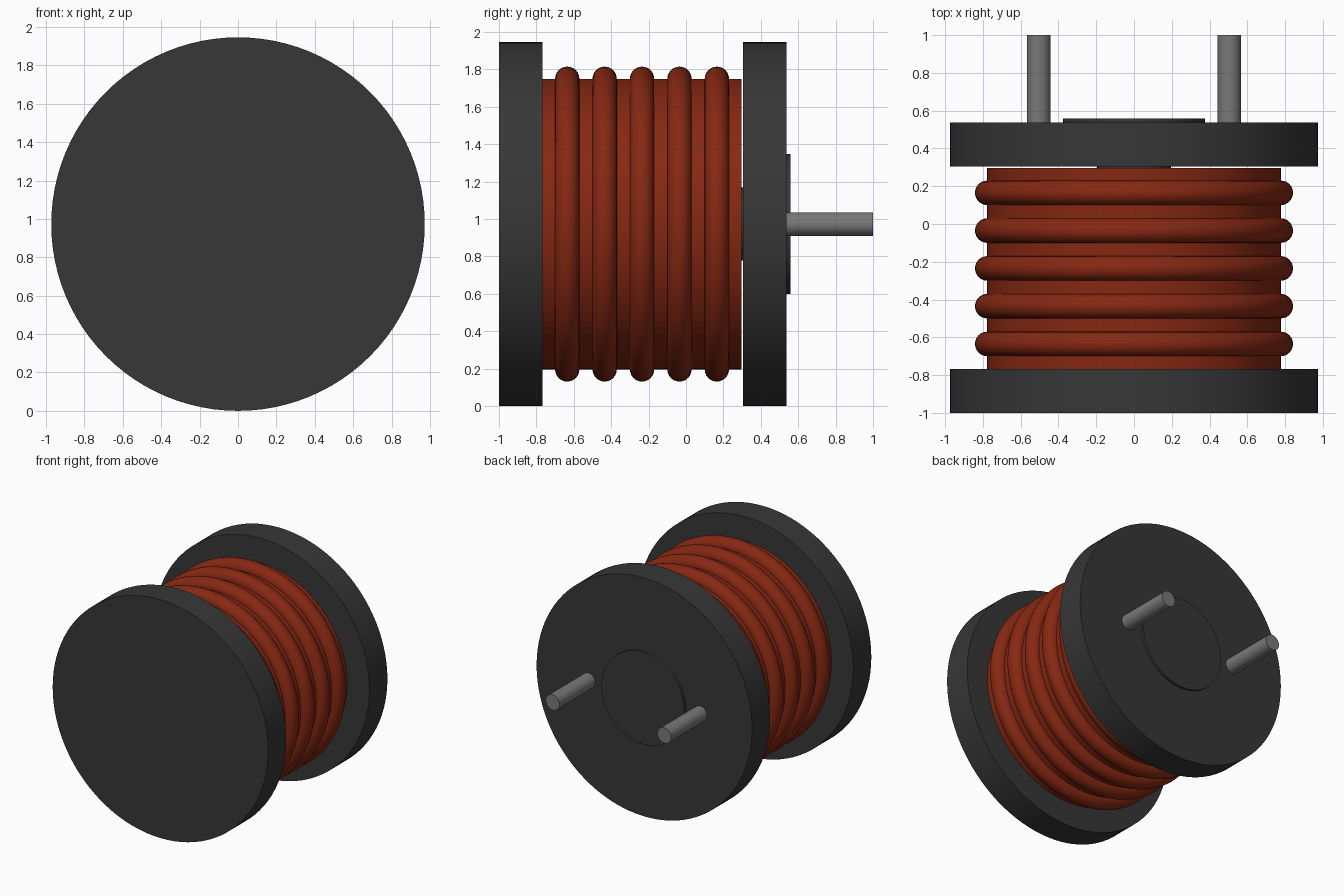
import bpy
import math

cube = bpy.data.objects.get("Cube")
if cube:
    bpy.data.objects.remove(cube, do_unlink=True)

AXIS_Z = 0.973  # height of the bobbin axis, which runs along y
TURN = (math.pi / 2, 0, 0)


def material(name, rgb, roughness):
    mat = bpy.data.materials.new(name)
    mat.use_nodes = True
    color = (*rgb, 1)
    mat.diffuse_color = color
    bsdf = mat.node_tree.nodes["Principled BSDF"]
    bsdf.inputs["Base Color"].default_value = color
    bsdf.inputs["Roughness"].default_value = roughness
    return mat


black = material("black plastic", (0.038, 0.038, 0.038), 0.6)
copper = material("enamelled copper", (0.24, 0.021, 0.006), 0.4)
steel = material("grey metal", (0.19, 0.19, 0.19), 0.4)


def finish(name, mat):
    obj = bpy.context.object
    obj.name = obj.data.name = name
    obj.data.materials.append(mat)
    bpy.ops.object.shade_smooth_by_angle(angle=math.radians(35))


def rod(name, radius, y0, y1, mat, x=0, sides=96):
    bpy.ops.mesh.primitive_cylinder_add(
        vertices=sides, radius=radius, depth=y1 - y0,
        location=(x, (y0 + y1) / 2, AXIS_Z), rotation=TURN)
    finish(name, mat)


# Bobbin: two flanges, the core between them and a raised disc at the back
rod("front_flange", 0.973, -1.0, -0.768, black)
rod("back_flange", 0.973, 0.305, 0.537, black)
rod("core", 0.195, -0.78, 0.32, black, sides=48)
rod("back_disc", 0.375, 0.52, 0.558, black, sides=64)

# Winding body with five rounded wire turns
rod("winding", 0.777, -0.768, 0.296, copper)
for i in range(5):
    bpy.ops.mesh.primitive_torus_add(
        major_radius=0.777, minor_radius=0.065,
        major_segments=96, minor_segments=24,
        location=(0, 0.165 - 0.2 * i, AXIS_Z), rotation=TURN)
    finish(f"wire_turn_{i + 1}", copper)

# Connection pins
for side, x in (("left", 0.504), ("right", -0.504)):
    rod(f"{side}_pin", 0.063, 0.52, 1.0, steel, x=x, sides=32)
